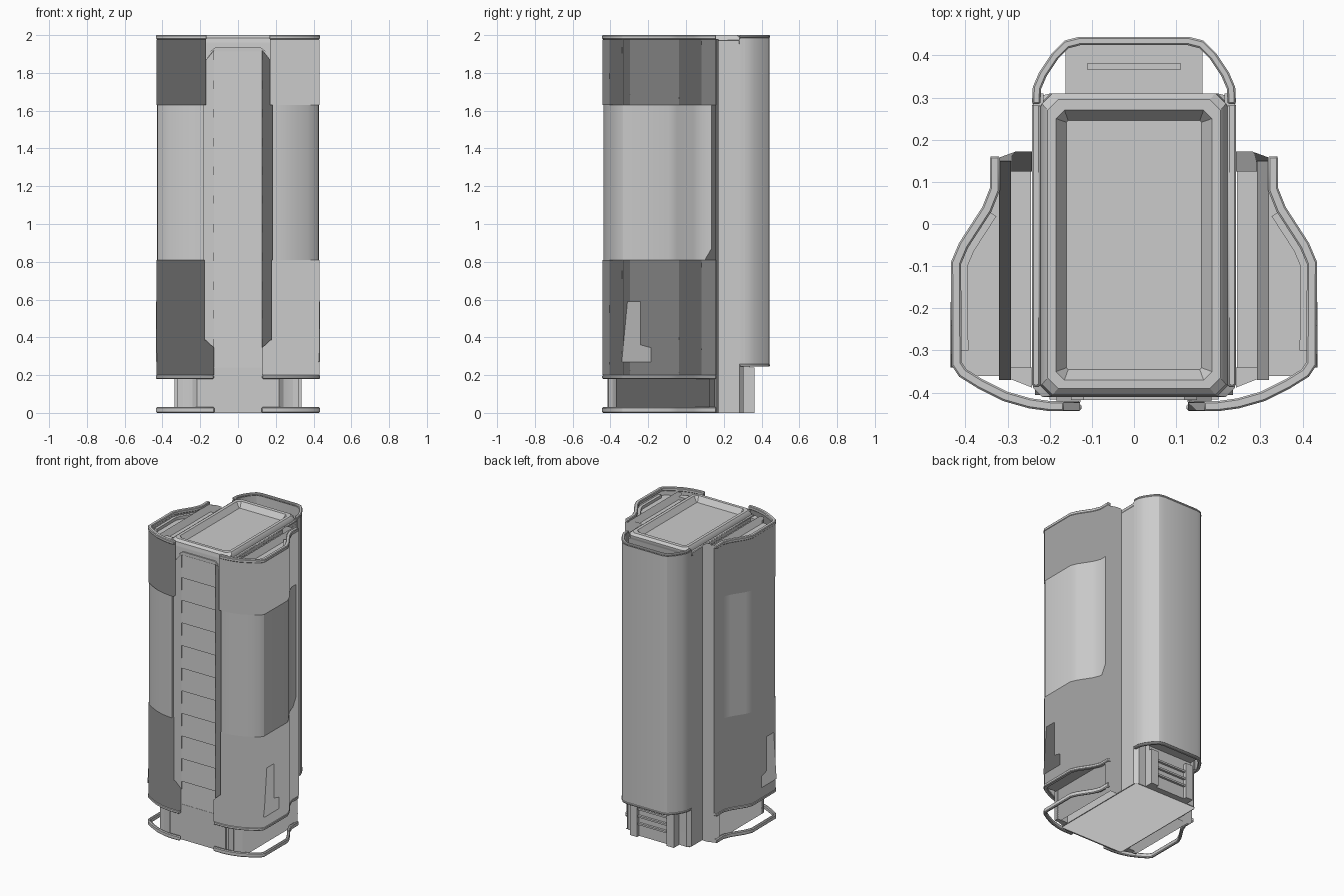
import bpy, bmesh
from math import radians
from mathutils import Vector

if "Cube" in bpy.data.objects:
    bpy.data.objects.remove(bpy.data.objects["Cube"])

shading = []          # (object, direction) pairs for parts with flat, uniform shading


def make(name, verts, faces, bevel=0.0):
    bm = bmesh.new()
    vs = [bm.verts.new(v) for v in verts]
    for f in faces:
        bm.faces.new([vs[i] for i in f])
    bmesh.ops.recalc_face_normals(bm, faces=bm.faces[:])
    me = bpy.data.meshes.new(name)
    bm.to_mesh(me)
    bm.free()
    ob = bpy.data.objects.new(name, me)
    bpy.context.collection.objects.link(ob)
    if bevel:
        m = ob.modifiers.new("edge_bevel", 'BEVEL')
        m.width, m.segments, m.limit_method = bevel, 1, 'ANGLE'
        m.angle_limit = radians(50)
    return ob


def rings(name, loops, bevel=0.0):
    """Bridge a stack of equal-length loops and cap both ends."""
    n = len(loops[0])
    verts = [p for lp in loops for p in lp]
    faces = [(k * n + i, k * n + (i + 1) % n, (k + 1) * n + (i + 1) % n, (k + 1) * n + i)
             for k in range(len(loops) - 1) for i in range(n)]
    faces += [tuple(range(n)), tuple(range((len(loops) - 1) * n, len(loops) * n))]
    return make(name, verts, faces, bevel)


def prism(name, outline, z0, z1, bevel=0.0):
    return rings(name, [[(x, y, z) for x, y in outline] for z in (z0, z1)], bevel)


def box(name, x0, x1, y0, y1, z0, z1, bevel=0.0):
    return prism(name, [(x0, y0), (x1, y0), (x1, y1), (x0, y1)], z0, z1, bevel)


def offset(path, d):
    """Shift an open path to its left by d with mitred corners."""
    pts = [Vector(p) for p in path]
    out = []
    for i, p in enumerate(pts):
        a = (p - pts[i - 1]).normalized() if i else None
        b = (pts[i + 1] - p).normalized() if i < len(pts) - 1 else a
        a = a or b
        na, nb = Vector((-a.y, a.x)), Vector((-b.y, b.x))
        out.append(tuple(p + (na + nb) * d / (1 + na.dot(nb))))
    return out


def wall(name, path, t, z0, z1, sx=1, inset=0.0, bevel=0.0):
    outer, inner = offset(path, inset), offset(path, inset + t)
    return prism(name, [(sx * x, y) for x, y in outer + inner[::-1]], z0, z1, bevel)


def octagon(hx, y0, y1, c, z):
    return [(-hx + c, y0, z), (hx - c, y0, z), (hx, y0 + c, z), (hx, y1 - c, z),
            (hx - c, y1, z), (-hx + c, y1, z), (-hx, y1 - c, z), (-hx, y0 + c, z)]


# central tower with raised rim and sunken top
rings("core_body", [octagon(.24, -.41, .305, .022, 0), octagon(.24, -.41, .305, .022, 1.955),
                    octagon(.222, -.408, .31, .025, 1.965), octagon(.218, -.405, .31, .025, 1.985),
                    octagon(.205, -.39, .295, .025, 2.0), octagon(.185, -.37, .27, .02, 2.0),
                    octagon(.16, -.345, .245, .004, 1.965)])
base = box("base_plate", -.235, .235, -.405, .3, -.001, 0)
shading.append((base, (.6, .6, -.5)))

# overlapping slats on the front, and the plain panels above and below them
step = .152
for i in range(11):
    z = .24 + i * step
    rings("front_slat", [[(x, -.405, z), (x, -.418, z), (x, -.411, z + step), (x, -.405, z + step)]
                         for x in (-.15, .15)])
box("front_kick_panel", -.2, .2, -.416, -.405, 0, .238)
header = [(-.15, 1.912), (.15, 1.912), (.12, 1.935), (-.12, 1.935)]
rings("front_header", [[(x, y, z) for x, z in header] for y in (-.418, -.405)])

# side shells, bands, foot rings and inner structure on both sides
BODY = [(.25, -.437), (.31, -.42), (.37, -.39), (.415, -.362), (.433, -.335),
        (.434, -.09), (.415, -.045), (.36, .04), (.342, .085), (.342, .16)]
WINDOW = BODY[:-1] + [(.342, .135)]


def from_x(x, body=BODY):
    return [(x, -.444), (.2, -.444)] + body


for sx in (1, -1):
    T = .024
    face = (0, -1, 0) if sx > 0 else (-1, .15, 0)
    wall("shell_bottom_rim", from_x(.128), T, .18, .2, sx, 0, .004)
    plain = [wall("shell_lower_lip", from_x(.128), T - .004, .2, .345, sx, .002),
             wall("shell_lower", from_x(.178), T - .004, .345, .81, sx, .002),
             wall("shell_upper", from_x(.17), T - .004, 1.63, 1.978, sx, .002),
             wall("shell_rear_edge", [(.342, .135), (.342, .16)], T - .004, .81, 1.63, sx, .002)]
    # recessed middle band, with a chamfer plate at its lower rear corner
    wall("shell_middle", from_x(.182, WINDOW), T - .008, .81, 1.63, sx, .006)
    corner = [(.135, .81), (.135, .87), (.1, .81)]
    plain.append(rings("window_corner", [[(sx * x, y, z) for y, z in corner] for x in (.325, .34)]))
    # sloped corner that blends the wide lip into the narrow front edge
    tri = [(.128, .345), (.18, .345), (.18, .385), (.17, .385)]
    plain.append(rings("lip_corner", [[(sx * x, y, z) for x, z in tri] for y in (-.442, -.423)]))
    shading += [(ob, face) for ob in plain]

    # inner liner thickening the flank
    wall("flank_liner", [(.433, -.3)] + BODY[5:8], .018, .2, 1.97, sx, .022)

    wall("shell_top_rim", from_x(.166), T, 1.978, 2.0, sx, 0, .004)
    wall("foot_ring", from_x(.125), .018, 0, .03, sx, 0, .005)

    # flat flange framing the slats, cut back at both ends
    fl = [(.184, -.423), (.184, -.405), (.13, -.405), (.126, -.421)]
    flange = rings("front_flange", [[(sx * x, y, z + dz) for (x, y), dz in zip(fl, (0, 0, d, d))]
                                    for z, d in ((.36, -.02), (1.85, .07))])
    if sx > 0:
        shading.append((flange, (1, -.15, 0)))

    # thin raised plates on the shell flank
    flank = [(-.34, .27), (-.185, .27), (-.185, .345), (-.24, .36), (-.24, .59), (-.31, .59)]
    plate = rings("flank_plate", [[(sx * x, y, z) for y, z in flank] for x in (.425, .435)])
    shading.append((plate, (sx * .6, -.8, 0)))

    # spine wall, posts and shelves joining the shell to the core
    lo, hi = sorted((sx * .292, sx * .32))
    shading.append((box("spine_wall", lo, hi, -.37, .15, 0, 1.985), (0, -sx, 0)))
    post = prism("rear_post", [(sx * x, y) for x, y in
                 [(.242, .125), (.335, .125), (.335, .152), (.28, .172), (.242, .172)]], 0, 1.98)
    shading.append((post, (0, -sx, 0)))
    prism("front_post", [(sx * x, y) for x, y in
          [(.242, -.34), (.32, -.34), (.32, -.365), (.3, -.365), (.242, -.388)]], 0, 1.97)
    shelf = [(sx * x, y) for x, y in [(.244, -.36), (.412, -.36), (.412, -.09),
                                      (.34, .03), (.322, .08), (.322, .15), (.244, .15)]]
    prism("top_shelf", shelf, 1.93, 1.95)
    prism("bottom_shelf", shelf, .2, .22)

    # side rail beside the top rim
    lo, hi = sorted((sx * .222, sx * .242))
    box("core_side_rail", lo, hi, -.385, .285, 1.95, 1.975, .004)

# rear cover shell
BACK = [(.242, .285), (.24, .325), (.225, .36), (.195, .405), (.165, .435), (.13, .444)]
back_path = BACK + [(-x, y) for x, y in reversed(BACK)]
wall("rear_cover", back_path, .017, .26, 1.985, 1, .001)
wall("rear_cover_bottom_rim", back_path, .02, .245, .26, 1, 0, .004)
wall("rear_cover_top_rim", back_path, .02, 1.985, 2.0, 1, 0, .004)

# rear spine box, slot and connector block underneath
box("rear_spine_box", -.163, .163, .3, .428, .27, 1.88)
box("rear_slot", -.11, .11, .365, .382, 1.88, 1.895)
box("rear_base_box", -.163, .163, .3, .34, 0, .27)
for sx in (1, -1):
    lo, hi = sorted((sx * .11, sx * .163))
    box("rear_base_cheek", lo, hi, .34, .362, 0, .24)
    lo, hi = sorted((sx * .215, sx * .24))
    box("rear_cover_bracket", lo, hi, .28, .31, .26, 1.98)
for z in (.08, .13, .18):
    box("rear_base_fin", -.11, .11, .34, .355, z, z + .012)

# smooth shading with crisp edges
for ob in bpy.context.scene.objects:
    ob.select_set(True)
    bpy.context.view_layer.objects.active = ob
bpy.ops.object.shade_smooth_by_angle(angle=radians(30))

# uniform shading direction on the plain shell parts
for ob, d in shading:
    n = Vector(d).normalized()
    ob.data.normals_split_custom_set([n] * len(ob.data.loops))
